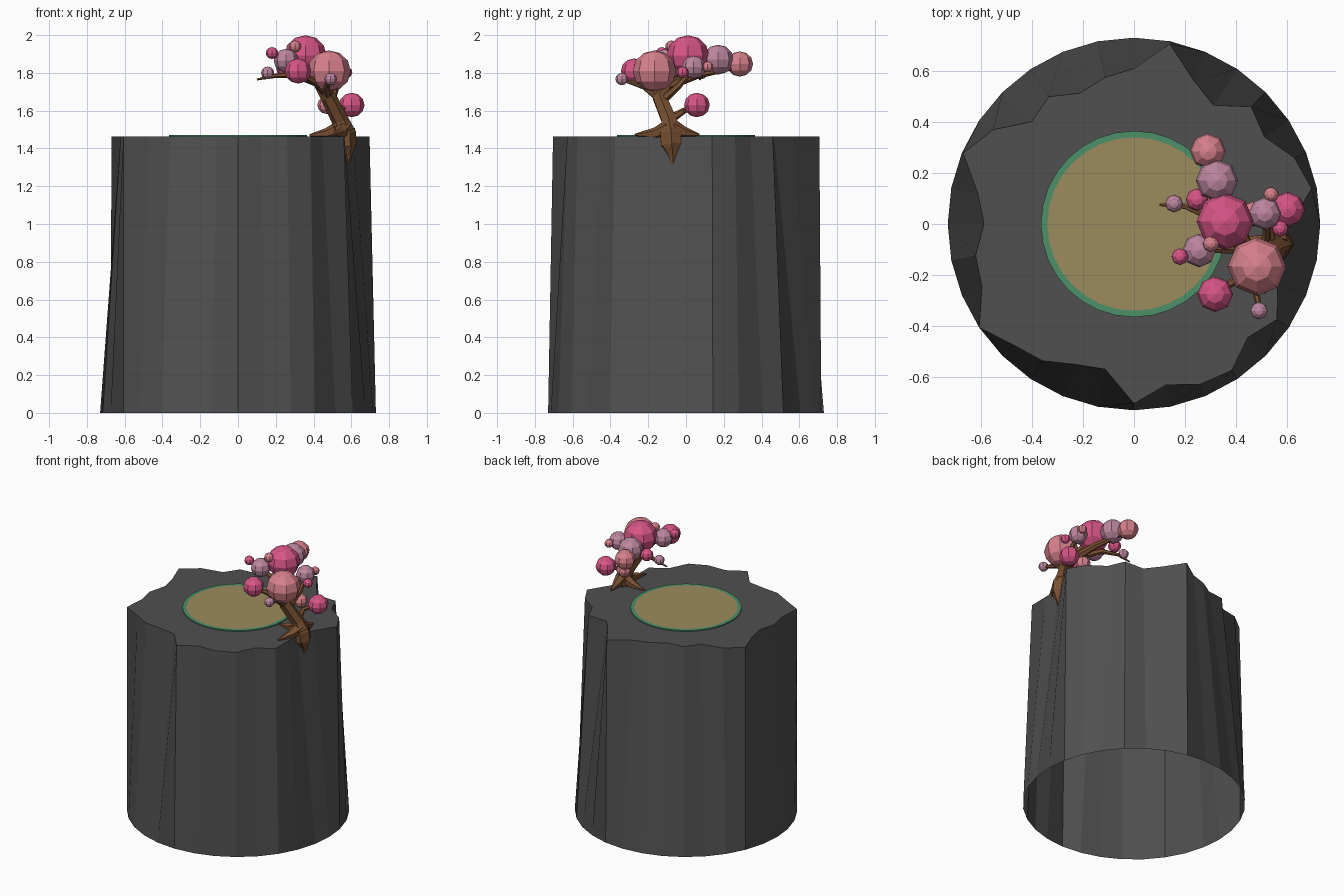
import bpy, bmesh
from math import sin, cos, pi
from mathutils import Vector

if "Cube" in bpy.data.objects:
    bpy.data.objects.remove(bpy.data.objects["Cube"])


def material(name, rgb):
    m = bpy.data.materials.new(name)
    m.diffuse_color = (*rgb, 1)
    m.use_nodes = True
    m.node_tree.nodes["Principled BSDF"].inputs["Base Color"].default_value = m.diffuse_color
    return m


ROCK = material("dark_rock", (.08, .08, .08))
TAN = material("tan", (.33, .26, .11))
GREEN = material("green", (.07, .28, .14))
BARK = material("bark", (.19, .08, .032))
PINKS = {"d": material("deep_pink", (.68, .09, .24)),
         "l": material("light_pink", (.68, .22, .26)),
         "m": material("mauve", (.51, .24, .35))}


def finish(bm, name, mat):
    bmesh.ops.recalc_face_normals(bm, faces=bm.faces)
    me = bpy.data.meshes.new(name)
    bm.to_mesh(me)
    bm.free()
    ob = bpy.data.objects.new(name, me)
    me.materials.append(mat)
    bpy.context.collection.objects.link(ob)
    return ob


def ring(bm, radii, z):
    n = len(radii)
    return [bm.verts.new((r * cos(2 * pi * i / n), r * sin(2 * pi * i / n), z))
            for i, r in enumerate(radii)]


def bridge(bm, a, b):
    n = len(a)
    for i in range(n):
        j = (i + 1) % n
        bm.faces.new((a[i], a[j], b[j], b[i]))


# Rock pillar: round foot, chipped top edge, open underneath
TOP = 1.463
radii = [.61, .71, .68, .615, .65, .56, .61, .72, .61, .585, .555, .60, .567, .665, .725, .625,
         .588, .633, .645, .73, .67, .645, .596, .58, .704, .643, .68, .69, .63, .674, .61, .565]
bm = bmesh.new()
foot, rim = ring(bm, [.73] * 32, 0), ring(bm, radii, TOP)
bridge(bm, foot, rim)
bm.faces.new(rim)
rock = finish(bm, "rock_pillar", ROCK)

# Inlaid disc with a raised green border
bm = bmesh.new()
low, outer, inner = (ring(bm, [r] * 32, z) for r, z in
                     ((.365, TOP), (.365, 1.47), (.34, 1.47)))
bridge(bm, low, outer)
bridge(bm, outer, inner)
finish(bm, "green_border", GREEN)
bm = bmesh.new()
bm.faces.new(ring(bm, [.34] * 32, 1.47))
finish(bm, "tan_disc", TAN)


# Tapered limbs: each point is x, y, z, radius
def limb(name, pts, sides=6):
    bm = bmesh.new()
    ps = [Vector(p[:3]) for p in pts]
    prev = None
    for k, p in enumerate(pts):
        d = (ps[min(k + 1, len(ps) - 1)] - ps[max(k - 1, 0)]).normalized()
        ref = Vector((0, 1, 0)) if abs(d.y) < .8 else Vector((1, 0, 0))
        if prev is None:
            u = d.cross(ref).normalized()
        else:
            u = (u - d * u.dot(d)).normalized()
        v = d.cross(u)
        cur = [bm.verts.new(ps[k] + p[3] * (u * cos(2 * pi * i / sides) + v * sin(2 * pi * i / sides)))
               for i in range(sides)]
        if prev:
            bridge(bm, prev, cur)
        else:
            bm.faces.new(cur)
        prev = cur
    bm.faces.new(prev)
    return finish(bm, name, BARK)


limb("trunk", [(.565, -.08, 1.41, .06), (.56, -.08, 1.48, .065), (.54, -.09, 1.55, .045),
               (.48, -.14, 1.67, .042), (.42, -.09, 1.77, .032), (.36, 0, 1.87, .018)])
# Roots gripping the top and hanging over the edge
limb("root_hanging", [(.56, -.08, 1.5, .06), (.57, -.075, 1.42, .06), (.58, -.07, 1.36, .025), (.58, -.07, 1.29, .006)])
limb("root_inner", [(.55, -.08, 1.51, .045), (.47, -.07, 1.48, .028), (.38, -.06, 1.47, .006)])
limb("root_front", [(.56, -.09, 1.51, .045), (.54, -.16, 1.48, .032), (.51, -.27, 1.472, .006)])
limb("root_back", [(.56, -.07, 1.51, .045), (.56, -.01, 1.485, .03), (.55, .07, 1.472, .006)])
# Branches
limb("branch_back", [(.45, -.11, 1.73, .028), (.38, .06, 1.79, .022), (.3, .26, 1.83, .012)])
limb("branch_left", [(.43, -.1, 1.75, .028), (.3, .03, 1.79, .018), (.2, .07, 1.785, .012), (.1, .075, 1.765, .005)])
limb("branch_front", [(.48, -.14, 1.67, .028), (.47, -.22, 1.73, .02), (.49, -.33, 1.76, .008)])
limb("branch_front_left", [(.46, -.15, 1.7, .022), (.4, -.22, 1.76, .018), (.32, -.27, 1.8, .01)])
limb("branch_top_left", [(.43, -.1, 1.76, .02), (.26, -.1, 1.86, .014), (.18, -.128, 1.9, .008)])
limb("branch_right", [(.49, -.13, 1.65, .025), (.52, -.04, 1.73, .018), (.52, .04, 1.82, .01)])
limb("branch_low", [(.54, -.09, 1.55, .025), (.53, -.01, 1.6, .016), (.6, .055, 1.63, .01)])

# Blossom clumps: x, y, z, radius, colour
clumps = [(.357, .01, 1.893, .112, "d"), (.482, -.167, 1.81, .115, "l"), (.29, .285, 1.847, .07, "l"),
          (.325, .17, 1.87, .083, "m"), (.255, -.104, 1.865, .066, "m"), (.318, -.275, 1.81, .07, "d"),
          (.18, -.128, 1.905, .033, "d"), (.302, -.077, 1.94, .033, "l"), (.157, .08, 1.8, .035, "m"),
          (.247, .096, 1.82, .044, "d"), (.513, .041, 1.83, .064, "m"), (.537, .115, 1.832, .03, "l"),
          (.602, .058, 1.63, .068, "d"), (.573, -.018, 1.803, .032, "d"), (.49, -.34, 1.767, .034, "m"),
          (.47, .04, 1.63, .05, "l")]
for k, (x, y, z, r, c) in enumerate(clumps):
    bm = bmesh.new()
    bmesh.ops.create_uvsphere(bm, u_segments=8, v_segments=6, radius=r)
    ob = finish(bm, f"blossom_{k + 1}", PINKS[c])
    ob.location = (x, y, z)
    ob.scale.z = .95
